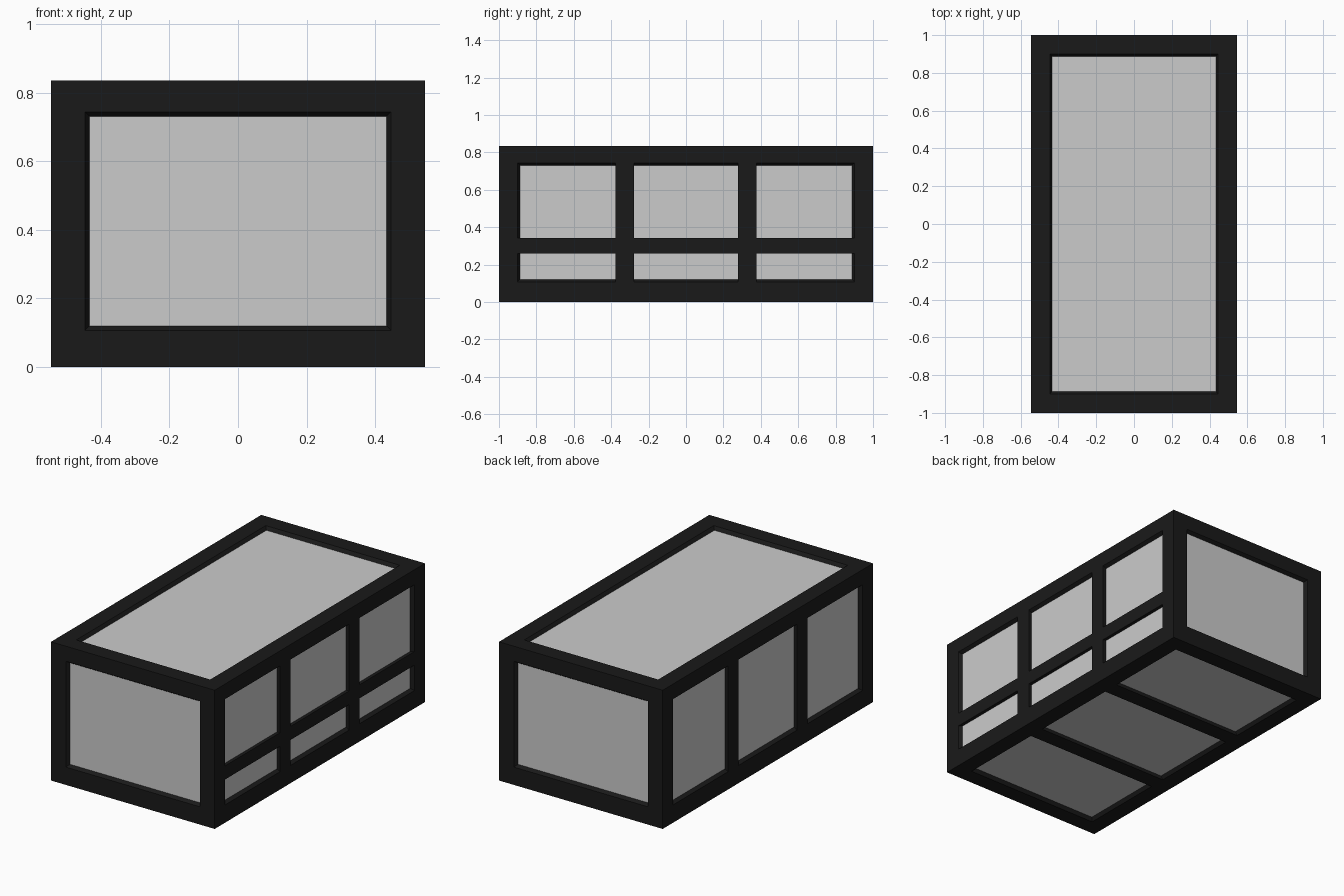
import bpy, bmesh
from mathutils import Matrix, Vector

if "Cube" in bpy.data.objects:
    bpy.data.objects.remove(bpy.data.objects["Cube"])

W, L, H = 1.09, 2.0, 0.835      # overall size
RIM, LIP, DEPTH = 0.099, 0.013, 0.02   # rim width, sloped lip, panel recess

black = bpy.data.materials.new("black_frame")
black.diffuse_color = (0.01, 0.01, 0.01, 1)
black.use_nodes = True
black.node_tree.nodes["Principled BSDF"].inputs["Base Color"].default_value = black.diffuse_color


def add_mesh(name, bm, mat=None):
    me = bpy.data.meshes.new(name)
    bm.to_mesh(me)
    bm.free()
    ob = bpy.data.objects.new(name, me)
    bpy.context.collection.objects.link(ob)
    if mat:
        me.materials.append(mat)
    return ob


def bar(name, lo, hi):
    lo, hi = Vector(lo), Vector(hi)
    bm = bmesh.new()
    m = Matrix.Translation((lo + hi) / 2) @ Matrix.Diagonal((*(hi - lo), 1))
    bmesh.ops.create_cube(bm, size=1, matrix=m)
    return add_mesh(name, bm, black)


# Outer frame: box with a rim and a sloped lip inset on every side
bm = bmesh.new()
bmesh.ops.create_cube(bm, size=1, matrix=Matrix.Translation((0, 0, H / 2))
                      @ Matrix.Diagonal((W, L, H, 1)))
sides = list(bm.faces)
bmesh.ops.inset_individual(bm, faces=sides, thickness=RIM, use_even_offset=True)
for f in sides:                 # side openings sit slightly high
    if abs(f.normal.z) < 0.5:
        for v in f.verts:
            v.co.z += 0.008
bmesh.ops.inset_individual(bm, faces=sides, thickness=LIP, depth=-DEPTH,
                           use_even_offset=True)

# Recessed grey panels take the place of the inner faces
names = {(0, -1, 0): "front", (0, 1, 0): "back", (1, 0, 0): "right",
         (-1, 0, 0): "left", (0, 0, 1): "top", (0, 0, -1): "bottom"}
for f in sides:
    f.normal_update()
    pb = bmesh.new()
    pb.faces.new([pb.verts.new(v.co) for v in f.verts])
    add_mesh(names[tuple(round(c) for c in f.normal)] + "_panel", pb)
bmesh.ops.delete(bm, geom=sides, context='FACES_ONLY')
add_mesh("outer_frame", bm, black)

# Dividing bars on both long sides and underneath
X, Z0, Z1 = W / 2, RIM + 0.008, H - RIM + 0.008
XI = X - RIM
for tag, y in (("front", -0.328), ("rear", 0.328)):
    a, b = y - 0.05, y + 0.05
    bar(f"right_{tag}_post", (X - DEPTH, a, Z0), (X, b, Z1))
    bar(f"left_{tag}_post", (-X, a, Z0), (-X + DEPTH, b, Z1))
    bar(f"bottom_{tag}_crossbar", (-XI, a, 0), (XI, b, DEPTH))

# Horizontal rail on the right side only, in three lengths between posts
YI = L / 2 - RIM
for i, (a, b) in enumerate(((-YI, -0.378), (-0.278, 0.278), (0.378, YI))):
    bar(f"right_rail_{i + 1}", (X - DEPTH, a, 0.26), (X, b, 0.342))
